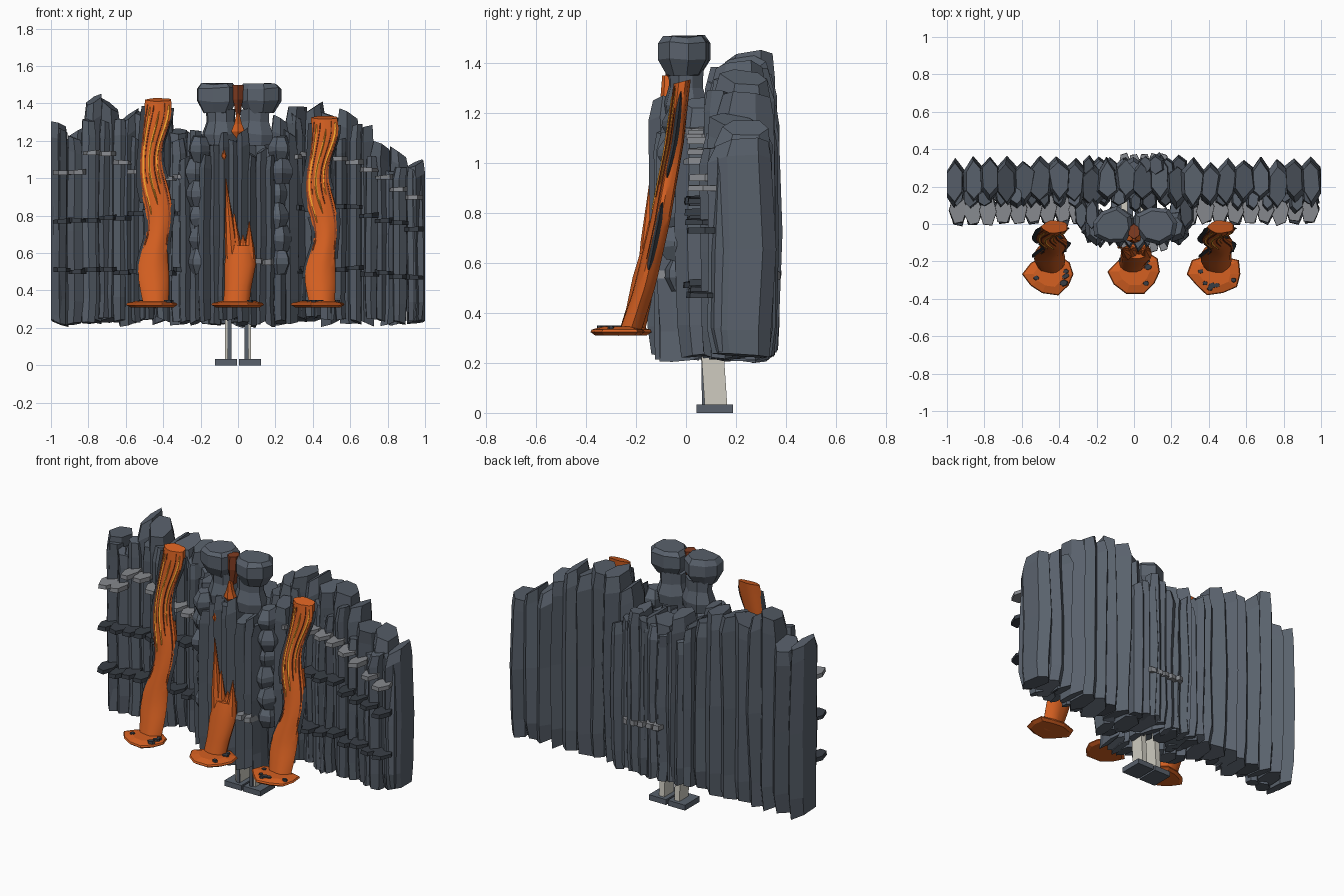
import bpy, bmesh, random
from math import sin, cos, pi
from mathutils import Vector

if "Cube" in bpy.data.objects:
    bpy.data.objects.remove(bpy.data.objects["Cube"])

random.seed(7)
R = random.uniform


def material(name, col):
    m = bpy.data.materials.new(name)
    m.diffuse_color = (*col, 1)
    m.use_nodes = True
    m.node_tree.nodes["Principled BSDF"].inputs["Base Color"].default_value = m.diffuse_color
    return m


ROCK = material("basalt", (0.10, 0.12, 0.15))
DARK = material("dark_basalt", (0.04, 0.048, 0.06))
PALE = material("pale_ledge", (0.24, 0.25, 0.27))
LAVA = material("lava", (0.66, 0.115, 0.015))
GLOW = material("glowing_lava", (0.9, 0.36, 0.03))
EMBER = material("cooling_lava", (0.22, 0.045, 0.015))
BONE = material("support_leg", (0.62, 0.6, 0.53))


def loft(bm, rings):
    """Skin a list of point rings and cap both ends."""
    vs = [[bm.verts.new(p) for p in r] for r in rings]
    n = len(vs[0])
    for a, b in zip(vs, vs[1:]):
        for i in range(n):
            j = (i + 1) % n
            bm.faces.new((a[i], a[j], b[j], b[i]))
    bm.faces.new(vs[0][::-1])
    bm.faces.new(vs[-1])


def finish(bm, name, mat, smooth=False):
    bmesh.ops.recalc_face_normals(bm, faces=bm.faces)
    me = bpy.data.meshes.new(name)
    bm.to_mesh(me)
    bm.free()
    ob = bpy.data.objects.new(name, me)
    bpy.context.collection.objects.link(ob)
    me.materials.append(mat)
    if smooth:
        bpy.ops.object.select_all(action='DESELECT')
        ob.select_set(True)
        bpy.context.view_layer.objects.active = ob
        bpy.ops.object.shade_smooth_by_angle(angle=0.6)


def ring(cx, cy, z, rx, ry, n, rot=0.0, jit=0.0):
    return [(cx + rx * cos(rot + 2 * pi * i / n) * (1 + R(-jit, jit)),
             cy + ry * sin(rot + 2 * pi * i / n) * (1 + R(-jit, jit)), z) for i in range(n)]


def column(bm, cx, cy, rx, ry, z0, z1):
    """Slightly barrelled hexagonal column with slanted ends."""
    base = [(x * (1 + R(-.15, .15)) + R(-.15, .15), y * (1 + R(-.1, .1)))
            for x, y in ((0, -1), (.95, -.5), (1, .5), (0, 1), (-1, .5), (-.95, -.5))]
    sx, sy = R(-.6, .6), R(-.15, .15)
    bx, by = R(-.4, .4), R(-.15, .15)
    rings = []
    for t, s in ((0, .88), (.12, .97), (.5, 1.03), (.92, .97), (1, .8)):
        z = z0 + (z1 - z0) * t
        dx, dy = R(-.006, .006), R(-.01, .01)
        ux, uy = (sx, sy) if t > .8 else ((bx, by) if t == 0 else (0, 0))
        rings.append([(max(-1, min(1, cx + dx + x * rx * s)), cy + dy + y * ry * s,
                       z + ux * x * rx + uy * y * ry) for x, y in base])
    loft(bm, rings)


def interp(pts, x):
    for (x0, a), (x1, b) in zip(pts, pts[1:]):
        if x <= x1:
            return a + (b - a) * max(0, x - x0) / (x1 - x0)
    return pts[-1][1]


# Skyline of the wall
SKY = [(-1, 1.3), (-.86, 1.27), (-.77, 1.46), (-.66, 1.42), (-.55, 1.34), (-.42, 1.39), (-.32, 1.26),
       (-.2, 1.25), (0, 1.2), (.17, 1.25), (.27, 1.4), (.45, 1.38), (.54, 1.3), (.61, 1.4),
       (.69, 1.25), (.8, 1.17), (.88, 1.17), (.96, 1.09)]

# Main wall columns
bm = bmesh.new()
N = 22
for i in range(N):
    x = -.95 + 1.9 * i / (N - 1)
    column(bm, x, .225 + R(-.02, .02), R(.05, .06), R(.115, .135), .23 + R(-.01, .02), interp(SKY, x) + R(-.04, .02))
finish(bm, "wall_columns", ROCK)

# Thinner columns on the wall face
bm = bmesh.new()
for i in range(25):
    x = -.95 + 1.9 * i / 24
    column(bm, x + R(-.01, .01), .14 + R(-.02, .02), R(.028, .042), R(.05, .065), .23 + R(-.01, .03),
           interp(SKY, x) - R(.02, .14))
finish(bm, "face_columns", ROCK)

# Small columns backing the central buttress
bm = bmesh.new()
for i in range(9):
    x = -.24 + .06 * i
    column(bm, x, .305 + R(-.02, .015), .036, .06, .23 + R(-.02, .02), R(1.12, 1.25))
finish(bm, "rear_buttress_columns", ROCK)

# Central buttress columns projecting forward
bm = bmesh.new()
for i in range(8):
    x = -.175 + .05 * i
    column(bm, x, -.035 + .6 * x * x + R(-.01, .01), R(.028, .036), R(.09, .105), .23 + R(-.02, .02), R(1.1, 1.26))
for s in (-1, 1):
    for x in (.225, .28):
        column(bm, s * x, .055, .036, .09, .23, R(1.1, 1.27))
finish(bm, "front_buttress_columns", ROCK)


def boulder(bm, cx, cy, z, rx, ry, h, prof, n=7, rot=0.0):
    jit = [R(.88, 1.1) for _ in range(n)]
    loft(bm, [[(cx + rx * s * j * cos(rot + 2 * pi * i / n), cy + ry * s * j * sin(rot + 2 * pi * i / n),
                z + h * t + R(-.006, .006)) for i, j in enumerate(jit)] for t, s in prof])


# Stacked boulders: twin summit and side stacks
CAP = ((0, .66), (.4, 1), (.85, 1), (1, .8))
CHUNK = ((0, .62), (.4, 1), (.6, .98), (1, .6))
bm = bmesh.new()
for s in (-1, 1):
    boulder(bm, s * .115, -.01, 1.35, .12, .1, .155, CAP, 8, .2 * s)
    boulder(bm, s * .09, 0, 1.18, .1, .09, .19, ((0, .9), (.3, 1), (.65, .78), (1, .8)), 8, .4)
    for k in range(6):
        boulder(bm, s * (.215 + R(-.015, .02)), -.015 + R(-.02, .02), .49 + .12 * k, .065, .085, .135, CHUNK, 6, R(0, 1))
finish(bm, "stacked_boulders", ROCK)


def slab(bm, x, y, z, w, d, h):
    tilt = R(-.006, .006)
    low = ring(x, y, z - h / 2, w, d * .92, 6, R(-.2, .2), .08)
    low = [(max(-1, min(1, p[0])), p[1], p[2]) for p in low]
    top = [(x + (p[0] - x) * .97, y + (p[1] - y) * .97, p[2] + h + tilt * (p[0] - x) / w) for p in low]
    loft(bm, [low, top])


# Ledges jutting from the wall face in three rows
rows = [("pale_ledges", PALE, [(-1, 1.03), (-.86, 1.04), (-.75, 1.16), (-.63, 1.08), (-.5, 1.02), (-.3, 1.0),
                               (.3, 1.12), (.6, 1.1), (.7, 1.04), (.8, .98), (1, .88)]),
        ("middle_ledges", DARK, [(-1, .77), (-.6, .8), (.3, .84), (.6, .84), (1, .7)]),
        ("lower_ledges", DARK, [(-1, .51), (0, .5), (.6, .51), (1, .47)])]
for name, mat, prof in rows:
    bm = bmesh.new()
    for i in range(9):
        for s in (-1, 1):
            x = s * (.3 + .08 * i)
            slab(bm, x, .075 + R(-.01, .015), interp(prof, x) + R(-.015, .015), .05, .09, .024)
    finish(bm, name, mat)

# Pale band through the buttress, front and rear
bm = bmesh.new()
for i in range(5):
    x = -.05 + .052 * i
    slab(bm, x, -.075, .555 + R(-.006, .006), .034, .09, .03)
    slab(bm, x, .32, .565 - .004 * i, .034, .068, .03)
finish(bm, "buttress_band", PALE)


class Flow:
    """Curved, wavy lava stream; t runs from pool to top."""
    def __init__(self, x, top, ph):
        self.x, self.top, self.ph = x, top, ph

    def frame(self, t):
        z = .32 + (self.top - .32) * t
        y = interp([(0, -.225), (.18, -.165), (.45, -.1), (.75, -.045), (1, -.015)], t)
        x = self.x + .022 * sin(11 * t + self.ph) * min(1, 3 * t)
        w = .074 + .009 * sin(16 * t - .9) - .01 * t
        return x, y, z, w, .048 - .014 * t

    def point(self, t, a, out=1.0):
        x, y, z, w, d = self.frame(t)
        k = out * (1 + .06 * cos(5 * a + 3 * t))
        return Vector((x + w * k * cos(a), y + d * k * sin(a), z + .25 * d * k * sin(a)))

    def body(self, name):
        bm = bmesh.new()
        loft(bm, [[self.point(i / 24, 2 * pi * j / 16) for j in range(16)] for i in range(25)])
        finish(bm, name, LAVA, True)

    def strips(self, name, mat, specs):
        bm = bmesh.new()
        for a, t0, t1, wid, out in specs:
            rings = []
            for i in range(13):
                u = i / 12
                t = t0 + (t1 - t0) * u
                w = wid * (.15 + .85 * max(0, sin(pi * u)) ** .6)
                b = a + .1 * sin(9 * t + a)
                rings.append([self.point(t, b - w, .97), self.point(t, b, out),
                              self.point(t, b + w, .97), self.point(t, b, .85)])
            loft(bm, rings)
        finish(bm, name, mat)


def pool(name, x, y):
    rad = [R(.84, 1.14) for _ in range(10)]
    bm = bmesh.new()
    loft(bm, [[(x + .138 * s * r * cos(.2 * pi * i), y + .112 * s * r * sin(.2 * pi * i), z)
               for i, r in enumerate(rad)] for s, z in ((.84, .31), (1, .323), (.96, .333), (.6, .345))])
    finish(bm, name + "_pool", LAVA)
    # Crust fragments floating on the pool
    bm = bmesh.new()
    for _ in range(7):
        a, k, s = R(0, 2 * pi), R(.6, .85), R(.016, .026)
        px, py = x + .125 * k * cos(a), y + .095 * k * sin(a)
        loft(bm, [ring(px, py, .33, s, s * .8, 6, a, .15), ring(px, py, .35, s * .8, s * .65, 6, a, .1)])
    finish(bm, name + "_pool_crust", DARK)


# Side streams with crust, cooling veins and glowing veins
for name, x, top, ph in (("left_lava", -.445, 1.42, 3.2), ("right_lava", .445, 1.325, 3.6)):
    f = Flow(x, top, ph)
    f.body(name + "_stream")
    f.strips(name + "_crust", DARK, [(pi + .15, .5, .97, .45, 1.2), (-.1, .62, .96, .45, 1.2),
                                     (pi + .15, .15, .47, .4, 1.18), (-.1, .25, .52, .45, 1.18)])
    f.strips(name + "_cool_veins", EMBER, [(a, t0, t1, .1, 1.06) for a, t0, t1 in
                                           ((3.7, .3, .98), (4.3, .6, .98), (5.1, .55, .99), (5.7, .3, .9))])
    f.strips(name + "_glow_veins", GLOW, [(a, t0, t1, .12, 1.1) for a, t0, t1 in
                                          ((4.0, .45, .97), (4.7, .5, .95), (5.4, .6, .98))])
    pool(name, x - .005 if x < 0 else .435, -.268)

# Central stream with upward tongues
bm = bmesh.new()
loft(bm, [[(x + w * cos(a), y + d * sin(a), z) for a in [2 * pi * j / 14 for j in range(14)]]
          for x, y, z, w, d in ((-.01, -.215, .32, .07, .05), (0, -.19, .42, .072, .05),
                                (.012, -.165, .54, .084, .05), (.015, -.14, .64, .07, .045))])
for bx, tx, tz, w in ((-.03, -.065, 1.0, .034), (-.02, -.02, .81, .045), (.03, .025, .7, .04), (.06, .06, .77, .032)):
    loft(bm, [[(bx + (tx - bx) * t + w * s * cos(a), -.155 + .02 * t + .035 * s * sin(a), .56 + (tz - .56) * t)
               for a in [2 * pi * j / 8 for j in range(8)]] for t, s in ((0, 1.1), (.3, .9), (.65, .45), (1, .05))])
loft(bm, [ring(-.075, -.125, z, r, r * .6, 6) for z, r in ((1.1, .006), (1.12, .014), (1.15, .004))])
finish(bm, "centre_lava_stream", LAVA, True)
pool("centre_lava", .005, -.255)

# Lava dripping from the cleft between the summit boulders
bm = bmesh.new()
loft(bm, [ring(0, -.075, z, r, d, 6, pi / 6) for z, r, d in
          ((1.21, .006, .01), (1.25, .042, .028), (1.29, .024, .025), (1.35, .008, .02))])
finish(bm, "summit_drip", LAVA)
bm = bmesh.new()
loft(bm, [ring(0, -.04, z, r, d, 6, pi / 6) for z, r, d in ((1.32, .01, .04), (1.42, .03, .045), (1.5, .034, .04))])
finish(bm, "summit_lava", EMBER)


def box(bm, x, y, z, w, d, h, shift=0.0):
    loft(bm, [[(x + w * i / 2, y + k + d * j / 2, zz) for i, j in ((-1, -1), (1, -1), (1, 1), (-1, 1))]
              for zz, k in ((z, 0), (z + h, shift))])


# Two support legs on flat feet
legs, feet, trims = bmesh.new(), bmesh.new(), bmesh.new()
for s in (-1, 1):
    box(legs, s * .052, .12, .03, .035, .09, .3, -.02)
    box(trims, s * .045, .073, .03, .02, .018, .3, -.005)
    box(feet, s * .065, .115, 0, .118, .145, .033)
finish(legs, "support_legs", BONE)
finish(trims, "leg_trims", ROCK)
finish(feet, "feet", ROCK)
